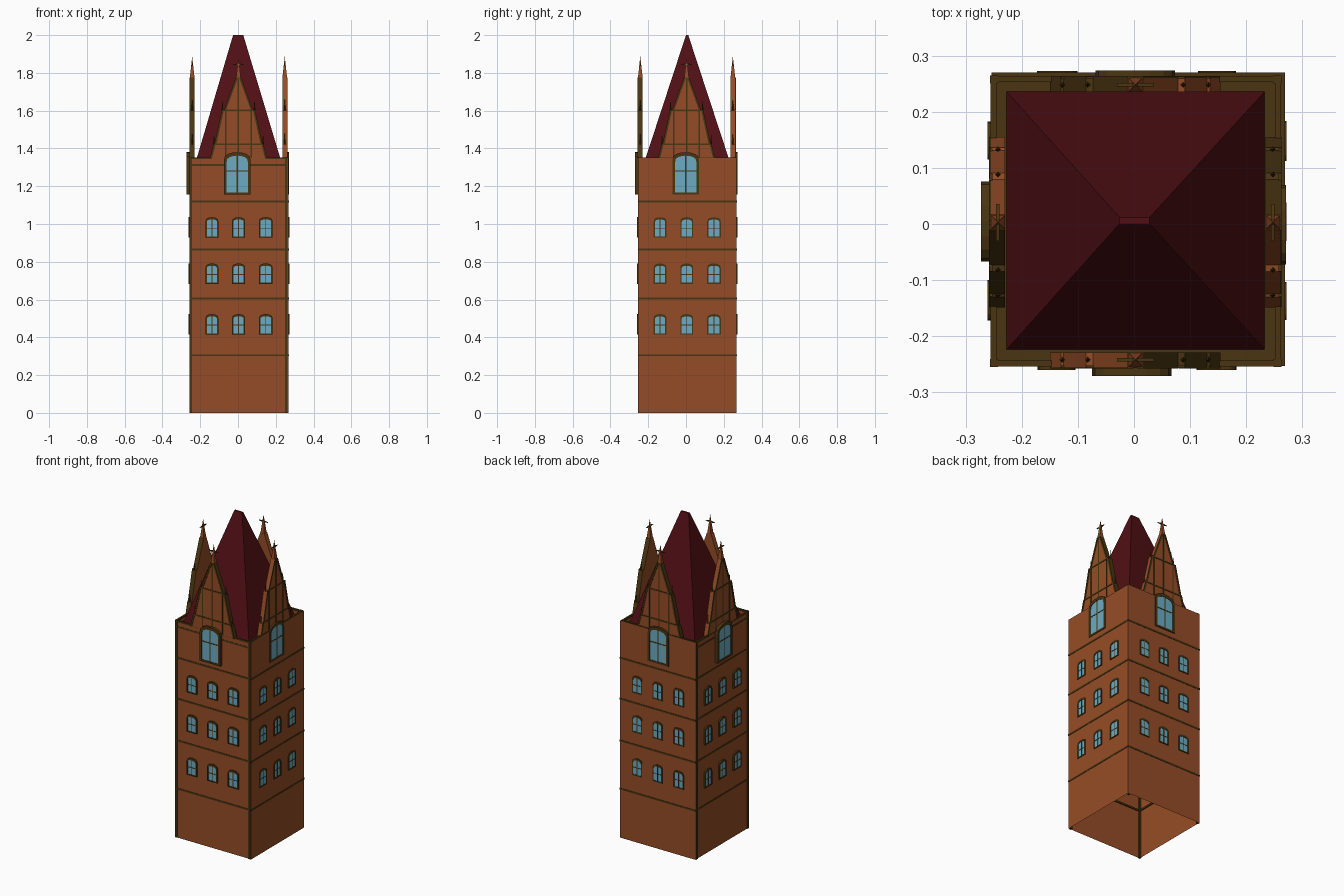
import bpy, bmesh, math
from mathutils import Matrix, Vector

if "Cube" in bpy.data.objects:
    bpy.data.objects.remove(bpy.data.objects["Cube"])


def material(name, rgb):
    m = bpy.data.materials.new(name)
    m.diffuse_color = (*rgb, 1)
    m.use_nodes = True
    m.node_tree.nodes["Principled BSDF"].inputs["Base Color"].default_value = m.diffuse_color
    return m


WALL = material("terracotta", (0.30, 0.073, 0.019))
TRIM = material("dark olive timber", (0.070, 0.036, 0.006))
ROOF = material("deep red tile", (0.080, 0.005, 0.007))
GLASS = material("pale blue glass", (0.15, 0.41, 0.54))


def finish(name, bm, *mats):
    me = bpy.data.meshes.new(name)
    bm.to_mesh(me)
    bm.free()
    for m in mats:
        me.materials.append(m)
    ob = bpy.data.objects.new(name, me)
    bpy.context.collection.objects.link(ob)
    return ob


def side(k, cx, cy):
    """Local front (facing -y) turned to side k around a centre."""
    return Matrix.Translation((cx, cy, 0)) @ Matrix.Rotation(k * math.pi / 2, 4, 'Z')


def prism(bm, pts, d0, d1, M, right_mat=0):
    """Counter-clockwise x,z outline extruded from depth d0 (inner) to d1 (outer)."""
    out = [bm.verts.new(M @ Vector((x, -d1, z))) for x, z in pts]
    inn = [bm.verts.new(M @ Vector((x, -d0, z))) for x, z in pts]
    bm.faces.new(out)
    bm.faces.new(inn[::-1])
    n = len(pts)
    for i in range(n):
        j = (i + 1) % n
        f = bm.faces.new((out[j], out[i], inn[i], inn[j]))
        if pts[j][1] - pts[i][1] > 0.001:      # edge facing local right
            f.material_index = right_mat


def bar(bm, x0, x1, z0, z1, d0, d1, M):
    prism(bm, [(x0, z0), (x1, z0), (x1, z1), (x0, z1)], d0, d1, M)


def arch(cx, w, z0, zs, z1, n=8):
    """Outline of an opening with a flat-arched head."""
    pts = [(cx - w, z0), (cx + w, z0)]
    for i in range(n + 1):
        a = math.pi * i / n
        pts.append((cx + w * math.cos(a), zs + (z1 - zs) * math.sin(a) ** 0.7 if 0 < i < n else zs))
    return pts


def frame(bm, outer, inner, d0, d1, M):
    """Ring between two outlines with equal point counts."""
    rows = [[bm.verts.new(M @ Vector((x, -d, z))) for x, z in o]
            for o, d in ((outer, d0), (outer, d1), (inner, d1), (inner, d0))]
    n = len(outer)
    for a, b in zip(rows, rows[1:]):
        for i in range(n):
            j = (i + 1) % n
            bm.faces.new((a[i], a[j], b[j], b[i]))


def square(cx, cy, h):
    return [(cx - h, cy - h), (cx + h, cy - h), (cx + h, cy + h), (cx - h, cy + h)]


def hoop(bm, cx, cy, h0, h1, z0, z1):
    """Square horizontal ring."""
    flat = Matrix.Rotation(math.pi / 2, 4, 'X')   # local depth becomes height
    turned = [square(cx, cy, h) for h in (h1, h0)]
    M = Matrix(((1, 0, 0, 0), (0, 0, 1, 0), (0, -1, 0, 0), (0, 0, 0, 1)))
    frame(bm, turned[0], turned[1], z0, z1, M)
    lo = [[bm.verts.new((x, y, z0)) for x, y in s] for s in turned]
    for i in range(4):
        j = (i + 1) % 4
        bm.faces.new((lo[0][j], lo[0][i], lo[1][i], lo[1][j]))


WC = (0.0075, 0.0085)   # wall centre
PC = (0.003, 0.005)     # post and roof centre

# Walls: open square tube
bm = bmesh.new()
lo, hi = [[bm.verts.new((x, y, z)) for x, y in square(*WC, 0.2595)] for z in (0, 1.35)]
for i in range(4):
    j = (i + 1) % 4
    bm.faces.new((lo[i], lo[j], hi[j], hi[i]))
finish("tower_walls", bm, WALL)

# Storey bands, wall-top rim and gutter deck
bm = bmesh.new()
for z in (0.305, 0.605, 0.865, 1.12):
    hoop(bm, *WC, 0.253, 0.2615, z - 0.005, z + 0.005)
finish("storey_bands", bm, TRIM)
bm = bmesh.new()
hoop(bm, *PC, 0.248, 0.259, 1.343, 1.353)
hoop(bm, *PC, 0.228, 0.257, 1.308, 1.318)
finish("gutter", bm, TRIM)

# Corner posts
bm = bmesh.new()
for x, y in square(*PC, 0.2525):
    bmesh.ops.create_cube(bm, size=1, matrix=Matrix.Translation((x, y, 0.677)) @ Matrix.Diagonal((0.014, 0.014, 1.354, 1)))
finish("corner_posts", bm, TRIM)

# Hipped roof with a short ridge
bm = bmesh.new()
base = [bm.verts.new((x, y, 1.313)) for x, y in square(0.003, 0.006, 0.2315)]
top = [bm.verts.new((0.001 + sx * 0.027, 0.006 + sy * 0.006, 2.0)) for sx, sy in ((-1, -1), (1, -1), (1, 1), (-1, 1))]
for i in range(4):
    j = (i + 1) % 4
    bm.faces.new((base[i], base[j], top[j], top[i]))
bm.faces.new(top)
finish("roof", bm, ROOF)

# Windows: three storeys of three small ones, and one large one under each gable
frames, panes = bmesh.new(), bmesh.new()
for k in range(4):
    M = side(k, 0.005, 0.006)
    for z in (0.415, 0.683, 0.928):
        for x, w in ((-0.143, 0.034), (-0.002, 0.034), (0.142, 0.036)):
            inner = arch(x, w - 0.007, z + 0.006, z + 0.082, z + 0.096)
            frame(frames, arch(x, w, z, z + 0.085, z + 0.108), inner, 0.252, 0.2665, M)
            prism(panes, inner, 0.260, 0.2635, M)
            bar(frames, x - 0.002, x + 0.002, z, z + 0.096, 0.262, 0.265, M)
            bar(frames, x - w, x + w, z + 0.048, z + 0.052, 0.262, 0.265, M)
    M = side(k, -0.001, 0.0015)
    x = -0.003
    inner = arch(x, 0.057, 1.166, 1.325, 1.362)
    frame(frames, arch(x, 0.071, 1.155, 1.335, 1.38), inner, 0.245, 0.272, M)
    prism(panes, inner, 0.262, 0.269, M)
    bar(frames, x - 0.003, x + 0.003, 1.16, 1.365, 0.267, 0.2705, M)
    bar(frames, x - 0.058, x + 0.058, 1.277, 1.283, 0.267, 0.2705, M)
finish("window_frames", frames, TRIM)
finish("window_panes", panes, GLASS)

# Stepped gables with timbering, finials and small spikes
edge = [(0.152, 1.345), (0.133, 1.42), (0.128, 1.422), (0.088, 1.602), (0.076, 1.604), (0.014, 1.775)]
gables, timbers, finials = bmesh.new(), bmesh.new(), bmesh.new()
for k in range(4):
    M = side(k, 0.0025, 0.003)
    prism(gables, edge + [(-x, z) for x, z in edge[::-1]], 0.232, 0.2575, M, right_mat=1)
    for (x0, z0), (x1, z1) in zip(edge[::2], edge[1::2]):
        strip = [(x0 - 0.011, z0), (x0, z0), (x1, z1), (x1 - 0.011, z1)]
        prism(timbers, strip, 0.255, 0.2605, M)
        prism(timbers, [(-x, z) for x, z in strip[::-1]], 0.255, 0.2605, M)
    for x, z0, z1 in ((-0.068, 1.35, 1.6), (0.068, 1.35, 1.6), (0, 1.38, 1.77)):
        bar(timbers, x - 0.004, x + 0.004, z0, z1, 0.255, 0.260, M)
    for z, w in ((1.422, 0.132), (1.603, 0.088)):
        bar(timbers, -w, w, z - 0.004, z + 0.004, 0.255, 0.260, M)
    # finial, its cross-piece, and spikes at each step
    bmesh.ops.create_cone(finials, segments=4, radius1=0.018, radius2=0.0, depth=0.115,
                          matrix=M @ Matrix.Translation((0, -0.245, 1.83)) @ Matrix.Rotation(math.pi / 4, 4, 'Z'))
    prism(timbers, [(-0.033, 1.845), (0, 1.839), (0.033, 1.845), (0, 1.851)], 0.242, 0.248, M)
    for s in (-1, 1):
        for x, z in ((0.13, 1.45), (0.085, 1.63)):
            bmesh.ops.create_cone(timbers, segments=4, radius1=0.005, radius2=0.0, depth=0.06,
                                  matrix=M @ Matrix.Translation((s * x, -0.245, z)))
finish("gables", gables, WALL, TRIM)
finish("gable_timbers", timbers, TRIM)
finish("gable_finials", finials, WALL)

# Consistent outward normals on the solid parts
for ob in bpy.context.collection.objects:
    if ob.name not in ("tower_walls", "roof"):
        bm = bmesh.new()
        bm.from_mesh(ob.data)
        bmesh.ops.recalc_face_normals(bm, faces=bm.faces)
        bm.to_mesh(ob.data)
        bm.free()
